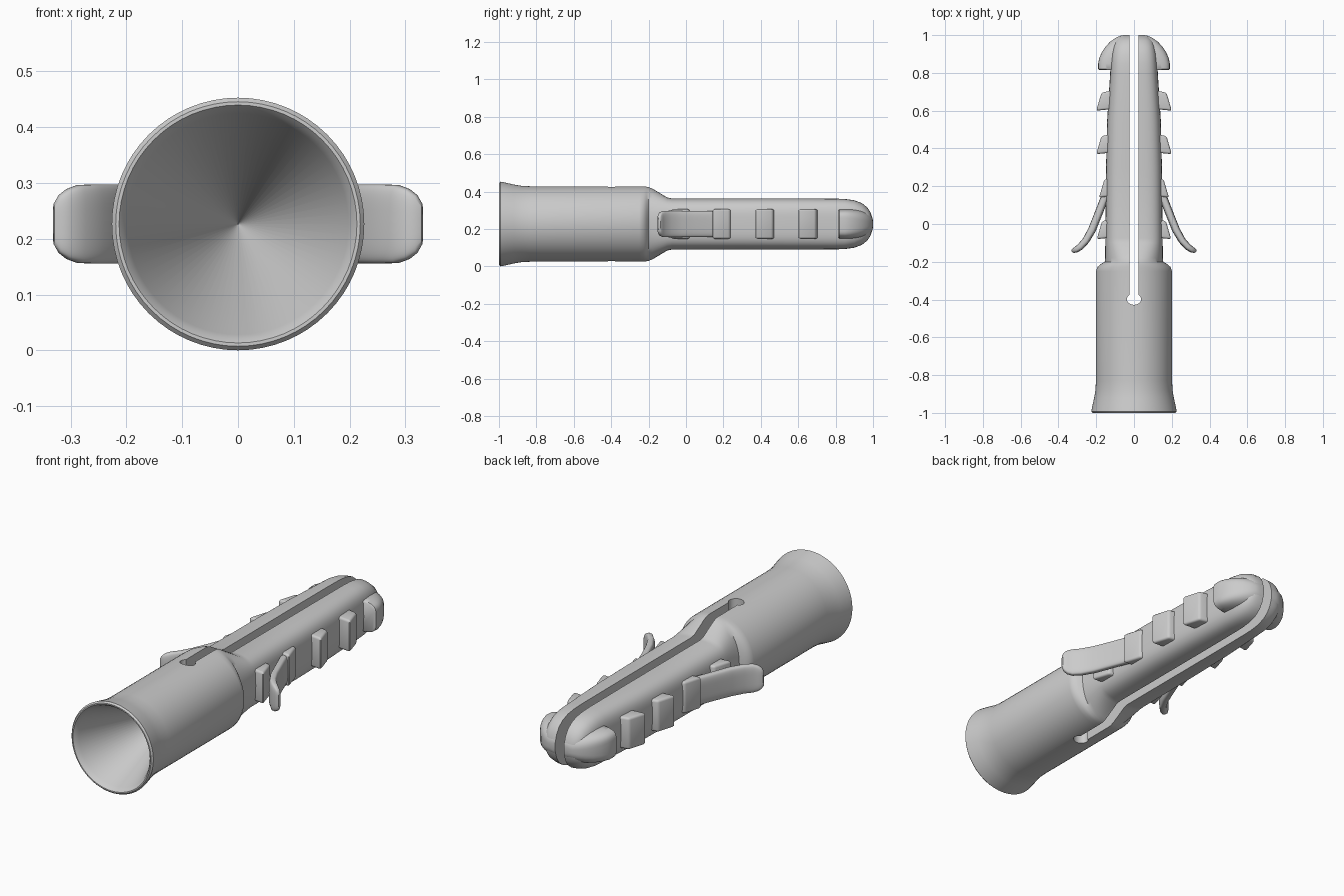
import bpy, bmesh, math
from mathutils import Vector

if "Cube" in bpy.data.objects:
    bpy.data.objects.remove(bpy.data.objects["Cube"])

CZ = 0.2265  # height of the plug's axis


def finish(obj, angle=35):
    bpy.ops.object.select_all(action='DESELECT')
    obj.select_set(True)
    bpy.context.view_layer.objects.active = obj
    for m in list(obj.modifiers):
        bpy.ops.object.modifier_apply(modifier=m.name)
    bpy.ops.object.shade_smooth_by_angle(angle=math.radians(angle))


def make(name, bm):
    bmesh.ops.recalc_face_normals(bm, faces=bm.faces[:])
    me = bpy.data.meshes.new(name)
    bm.to_mesh(me)
    bm.free()
    obj = bpy.data.objects.new(name, me)
    bpy.context.collection.objects.link(obj)
    return obj


def loft(name, rings, seg=64):
    """Ring = (x, y, turn of width axis, half width, half height, squareness)."""
    bm = bmesh.new()
    loops = []
    for cx, cy, turn, hu, hz, n in rings:
        loop = []
        for i in range(seg):
            a = 2 * math.pi * i / seg
            c, s = math.cos(a), math.sin(a)
            u = hu * math.copysign(abs(c) ** (2 / n), c)
            w = hz * math.copysign(abs(s) ** (2 / n), s)
            loop.append(bm.verts.new((cx + u * math.cos(turn), cy + u * math.sin(turn), CZ + w)))
        loops.append(loop)
    for a, b in zip(loops, loops[1:]):
        for i in range(seg):
            j = (i + 1) % seg
            bm.faces.new((a[i], a[j], b[j], b[i]))
    bm.faces.new(loops[0])
    bm.faces.new(loops[-1])
    return make(name, bm)


def straight(rows):
    return [(0, y, 0, hx, hz, n) for y, hx, hz, n in rows]


def mirror(obj):
    m = obj.modifiers.new("mirror", 'MIRROR')
    m.use_mirror_merge = False


# Slot cutters: long gap and oval relief hole at its end
bpy.ops.mesh.primitive_cube_add(size=1, location=(0, 0.4, CZ))
gap = bpy.context.object
gap.name = "slot_cutter"
gap.scale = (0.048, 1.6, 1)
bpy.ops.mesh.primitive_cylinder_add(vertices=32, radius=1, depth=1, location=(0, -0.398, CZ))
hole = bpy.context.object
hole.name = "hole_cutter"
hole.scale = (0.038, 0.03, 1)
for c in (gap, hole):
    c.hide_render = True
bpy.context.view_layer.update()


def cut(obj, cutters):
    for c in cutters:
        m = obj.modifiers.new("cut", 'BOOLEAN')
        m.operation = 'DIFFERENCE'
        m.object = c
        m.solver = 'EXACT'


# Sleeve and legs: conical socket, flared rim, barrel, shoulder, tapering legs
body = loft("plug_body", straight([
    (-0.46, 0.001, 0.001, 2), (-0.975, 0.198, 0.198, 2), (-0.99, 0.205, 0.205, 2),
    (-1.0, 0.213, 0.213, 2), (-1.0, 0.219, 0.219, 2), (-0.992, 0.2262, 0.2262, 2),
    (-0.96, 0.220, 0.220, 2), (-0.92, 0.211, 0.211, 2), (-0.88, 0.204, 0.204, 2),
    (-0.83, 0.2015, 0.2015, 2), (-0.25, 0.2015, 0.2015, 2), (-0.228, 0.194, 0.2015, 2.05),
    (-0.212, 0.176, 0.201, 2.1), (-0.2, 0.155, 0.199, 2.2), (-0.18, 0.153, 0.19, 2.4),
    (-0.1, 0.152, 0.142, 3.4), (-0.075, 0.151, 0.137, 3.6), (0.3, 0.148, 0.137, 3.6),
    (0.55, 0.142, 0.137, 3.6), (0.8, 0.126, 0.136, 3.6), (0.85, 0.124, 0.134, 3.6),
    (0.9, 0.12, 0.127, 3.4), (0.94, 0.112, 0.112, 3.2), (0.97, 0.1, 0.089, 3),
    (0.988, 0.082, 0.06, 3), (0.998, 0.06, 0.027, 3), (1.0, 0.05, 0.012, 3)]))
cut(body, (gap, hole))
finish(body)

# Bulging nose barbs at the far end, split by the same slot
nose = loft("nose_barbs", straight([
    (0.815, 0.184, 0.074, 5), (0.82, 0.19, 0.079, 5), (0.85, 0.19, 0.08, 5),
    (0.88, 0.183, 0.08, 4.5), (0.91, 0.17, 0.078, 4), (0.94, 0.15, 0.073, 3.6),
    (0.965, 0.126, 0.064, 3.2), (0.985, 0.098, 0.05, 3), (0.996, 0.073, 0.034, 3),
    (1.0, 0.055, 0.02, 3)]))
cut(nose, (gap,))
finish(nose, 45)

# Grip teeth on both sides
for k, (y, x) in enumerate([(-0.08, 0.197), (0.14, 0.185), (0.37, 0.2), (0.6, 0.2)]):
    profile = [(0.1, y + 0.01), (x, y), (x - 0.028, y + 0.095), (0.1, y + 0.11)]
    bm = bmesh.new()
    face = bm.faces.new([bm.verts.new((px, py, CZ - 0.079)) for px, py in profile])
    ext = bmesh.ops.extrude_face_region(bm, geom=[face])
    top = [v for v in ext["geom"] if isinstance(v, bmesh.types.BMVert)]
    bmesh.ops.translate(bm, verts=top, vec=Vector((0, 0, 0.158)))
    tooth = make(f"grip_teeth_{k + 1}", bm)
    b = tooth.modifiers.new("round", 'BEVEL')
    b.width, b.segments = 0.011, 3
    mirror(tooth)
    finish(tooth)

# Curved anti-rotation wings: (x, y, half thickness, half height)
path = [(0.14, 0.19, 0.02, 0.068), (0.157, 0.135, 0.021, 0.07), (0.192, 0.045, 0.021, 0.07),
        (0.222, -0.03, 0.021, 0.071), (0.255, -0.088, 0.019, 0.071),
        (0.285, -0.121, 0.018, 0.07), (0.305, -0.135, 0.016, 0.063),
        (0.32, -0.141, 0.013, 0.052), (0.33, -0.143, 0.006, 0.036)]
rings = []
for i, (x, y, t, h) in enumerate(path):
    p, q = path[max(i - 1, 0)], path[min(i + 1, len(path) - 1)]
    rings.append((x, y, math.atan2(q[1] - p[1], q[0] - p[0]) + math.pi / 2, t, h, 3.6))
wing = loft("side_wings", rings, 40)
mirror(wing)
finish(wing, 50)

# Remove the cutters
for c in (gap, hole):
    bpy.data.objects.remove(c, do_unlink=True)
